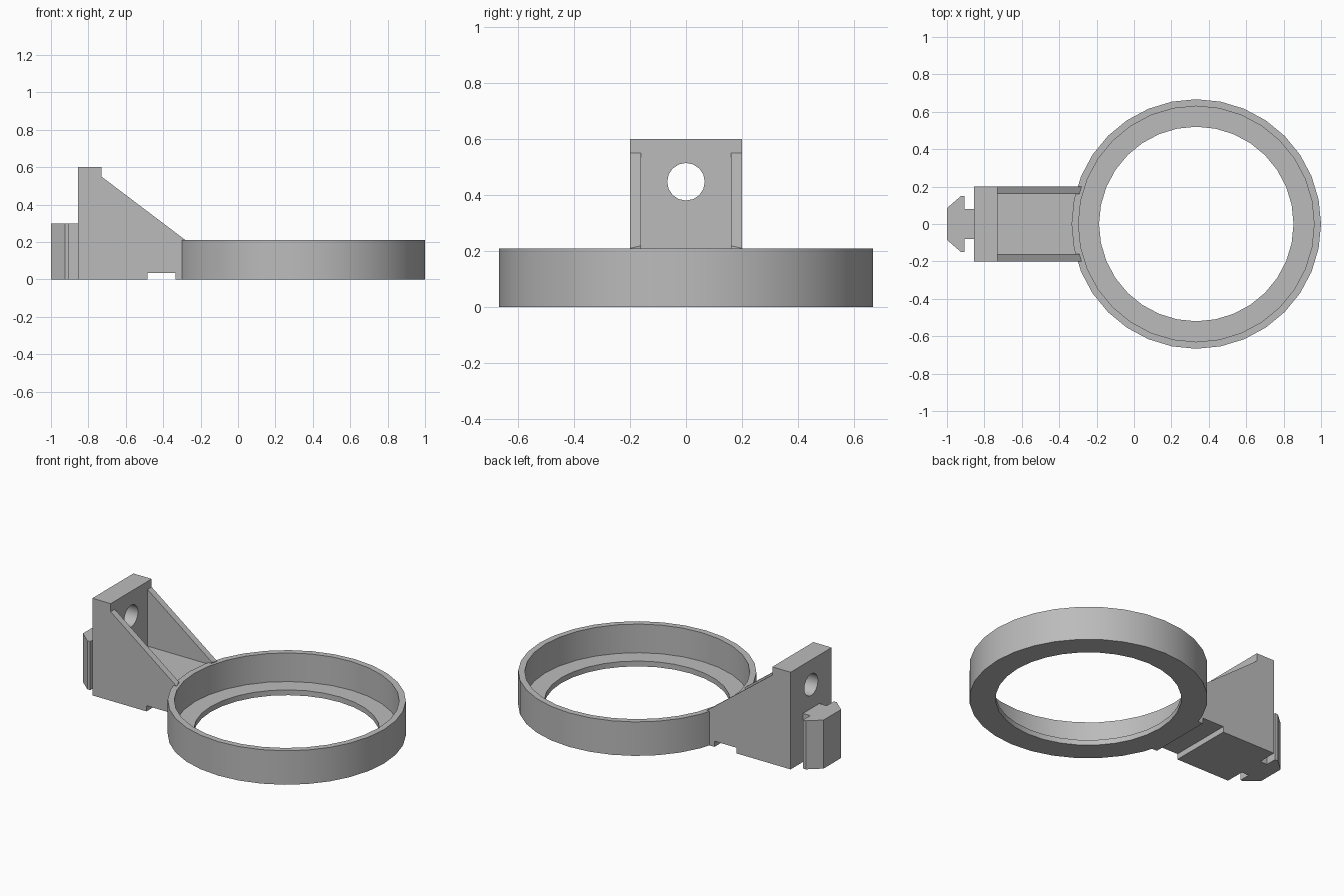
import bpy, bmesh, math
from mathutils import Vector

if "Cube" in bpy.data.objects:
    bpy.data.objects.remove(bpy.data.objects["Cube"], do_unlink=True)

RING_X, HEIGHT, LEDGE, SIDES = 0.333, 0.21, 0.033, 32

grey = bpy.data.materials.new("plain_grey")
grey.use_nodes = True
grey.diffuse_color = (0.5, 0.5, 0.5, 1)
grey.node_tree.nodes["Principled BSDF"].inputs["Base Color"].default_value = (0.5, 0.5, 0.5, 1)


def finish(name, bm):
    bmesh.ops.recalc_face_normals(bm, faces=bm.faces)
    mesh = bpy.data.meshes.new(name)
    bm.to_mesh(mesh)
    bm.free()
    mesh.materials.append(grey)
    obj = bpy.data.objects.new(name, mesh)
    bpy.context.collection.objects.link(obj)
    return obj


def prism(name, points, depth):
    """Extrude a closed outline of 3D points along a vector."""
    bm = bmesh.new()
    face = bm.faces.new([bm.verts.new(p) for p in points])
    out = bmesh.ops.extrude_face_region(bm, geom=[face])
    moved = [g for g in out["geom"] if isinstance(g, bmesh.types.BMVert)]
    bmesh.ops.translate(bm, verts=moved, vec=depth)
    return finish(name, bm)


def circle(radius, sides):
    return [(radius * math.cos(2 * math.pi * i / sides),
             radius * math.sin(2 * math.pi * i / sides)) for i in range(sides)]


def cut(obj, cutter):
    mod = obj.modifiers.new("cut", "BOOLEAN")
    mod.operation, mod.solver, mod.object = "DIFFERENCE", "EXACT", cutter
    bpy.context.view_layer.objects.active = obj
    bpy.ops.object.modifier_apply(modifier=mod.name)
    bpy.data.objects.remove(cutter, do_unlink=True)


def smooth(obj):
    bpy.ops.object.select_all(action="DESELECT")
    obj.select_set(True)
    bpy.context.view_layer.objects.active = obj
    bpy.ops.object.shade_smooth_by_angle(angle=math.radians(32))


# Ring with an inner ledge, made by sweeping its cross-section round
section = [(0.667, 0), (0.667, HEIGHT), (0.63, HEIGHT),
           (0.63, LEDGE), (0.52, LEDGE), (0.52, 0)]
bm = bmesh.new()
loops = [[bm.verts.new((RING_X + x, y, z)) for x, y in circle(r, SIDES)] for r, z in section]
for a, b in zip(loops, loops[1:] + loops[:1]):
    for i in range(SIDES):
        j = (i + 1) % SIDES
        bm.faces.new((a[i], a[j], b[j], b[i]))
ring = finish("ring", bm)
smooth(ring)

# Bracket: side profile with the slot underneath
profile = [(-0.855, 0), (-0.485, 0), (-0.485, 0.035), (-0.335, 0.035), (-0.335, 0),
           (-0.25, 0), (-0.25, 0.187), (-0.73, 0.55), (-0.73, 0.6), (-0.855, 0.6)]
bracket = prism("bracket", [(x, -0.2, z) for x, z in profile], Vector((0, 0.4, 0)))

# Pocket between the two side ribs
pocket = [(-0.73, -0.16, 0.2), (-0.1, -0.16, 0.2), (-0.1, 0.16, 0.2), (-0.73, 0.16, 0.2)]
cut(bracket, prism("pocket_cutter", pocket, Vector((0, 0, 0.8))))

# Round hole through the upright plate
hole = [(-0.95, y, 0.447 + z) for y, z in circle(0.067, 16)]
cut(bracket, prism("hole_cutter", hole, Vector((0.4, 0, 0))))

# Trim the bracket inside the ring wall
bore = [(RING_X + x, y, -0.1) for x, y in circle(0.648, SIDES)]
cut(bracket, prism("bore_cutter", bore, Vector((0, 0, 1))))
smooth(bracket)

# Dovetail connector behind the plate
half = [(-0.85, 0.08), (-0.905, 0.08), (-0.905, 0.15), (-0.925, 0.15), (-1.0, 0.085)]
outline = half + [(x, -y) for x, y in reversed(half)]
prism("dovetail_connector", [(x, y, 0) for x, y in outline], Vector((0, 0, 0.3)))
